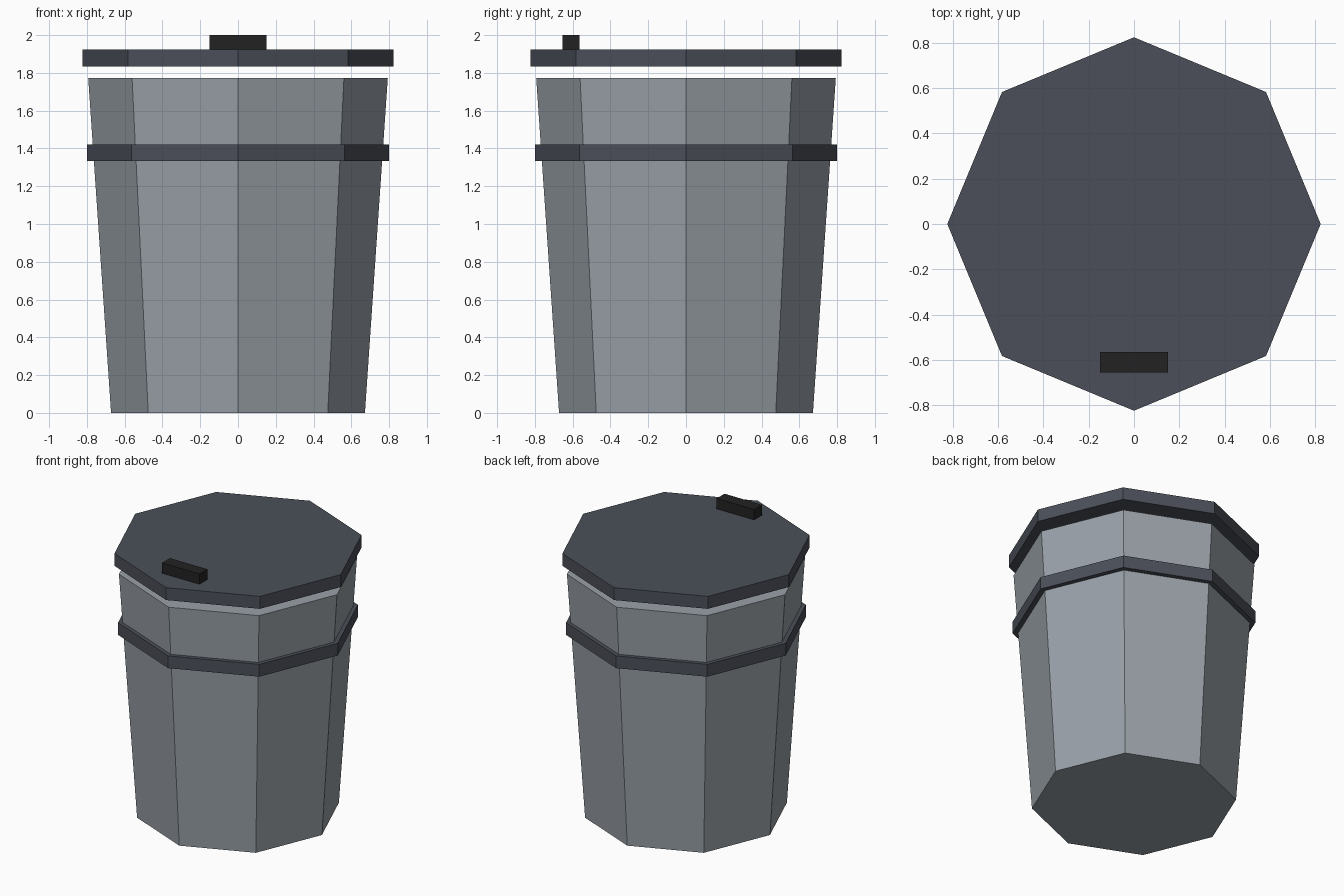
import bpy, bmesh
from mathutils import Matrix

if "Cube" in bpy.data.objects:
    bpy.data.objects.remove(bpy.data.objects["Cube"])


def material(name, rgb):
    m = bpy.data.materials.new(name)
    m.diffuse_color = (*rgb, 1.0)
    m.use_nodes = True
    m.node_tree.nodes["Principled BSDF"].inputs["Base Color"].default_value = m.diffuse_color
    return m


def finish(name, bm, mat):
    me = bpy.data.meshes.new(name)
    bm.to_mesh(me)
    bm.free()
    me.materials.append(mat)
    ob = bpy.data.objects.new(name, me)
    bpy.context.collection.objects.link(ob)
    return ob


def octagon(name, r_bottom, r_top, z0, z1, mat):
    # Eight-sided drum with corners on the x and y axes
    bm = bmesh.new()
    bmesh.ops.create_cone(bm, cap_ends=True, segments=8, radius1=r_bottom,
                          radius2=r_top, depth=z1 - z0,
                          matrix=Matrix.Translation((0, 0, (z0 + z1) / 2)))
    return finish(name, bm, mat)


def box(name, size, centre, mat):
    bm = bmesh.new()
    bmesh.ops.create_cube(bm, size=1, matrix=Matrix.Translation(centre)
                          @ Matrix.Diagonal((*size, 1)))
    return finish(name, bm, mat)


grey = material("light grey metal", (0.32, 0.355, 0.39))
slate = material("dark slate", (0.07, 0.078, 0.098))
black = material("black", (0.016, 0.016, 0.016))

# Tapered bin, band round it, floating lid and lid handle
octagon("bin_body", 0.672, 0.793, 0.0, 1.772, grey)
octagon("bin_band", 0.799, 0.799, 1.333, 1.422, slate)
octagon("lid", 0.823, 0.823, 1.835, 1.925, slate)
box("lid_handle", (0.30, 0.09, 0.075), (0, -0.61, 1.9625), black)
